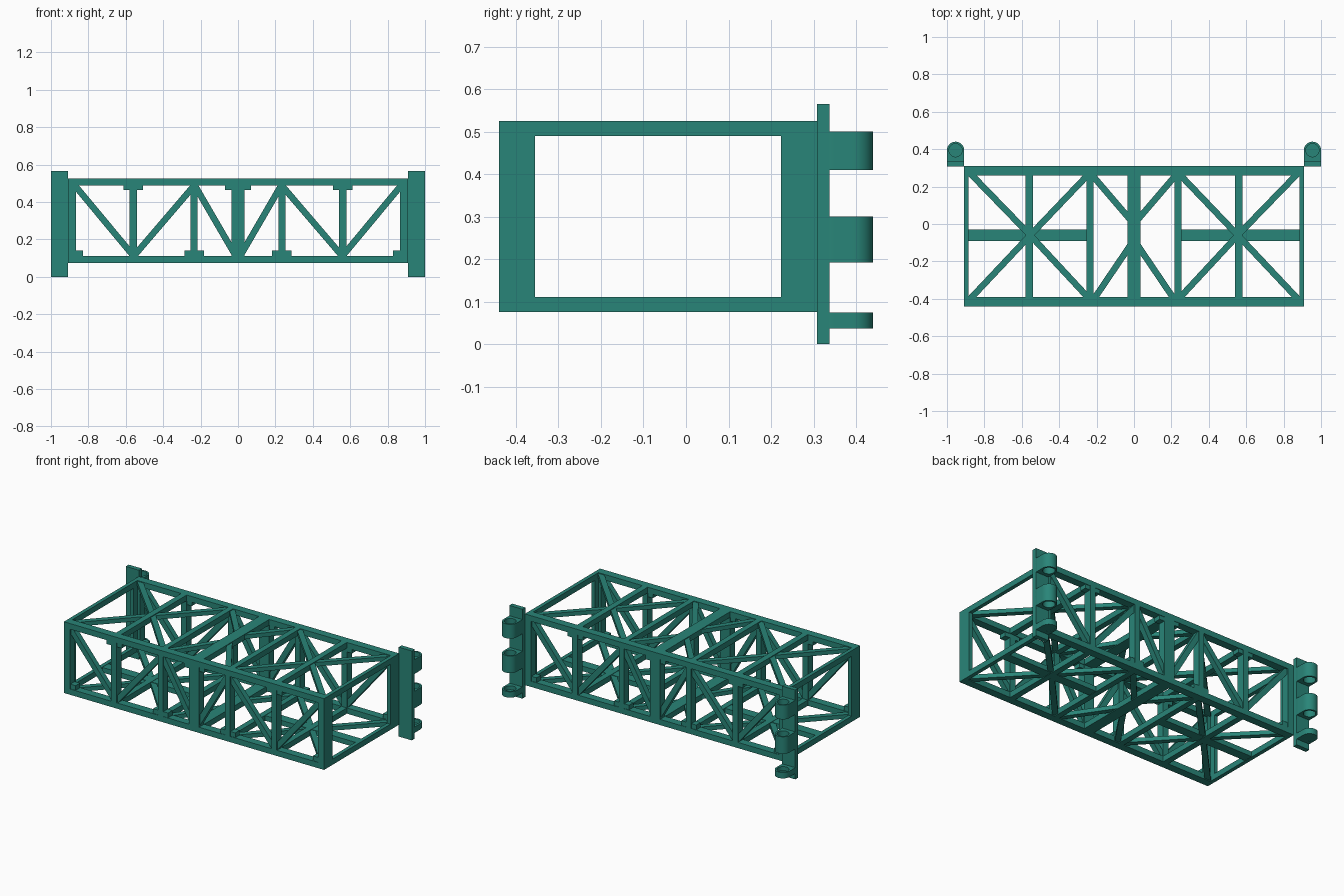
import bpy, bmesh, math
from mathutils import Vector, Matrix

if "Cube" in bpy.data.objects:
    bpy.data.objects.remove(bpy.data.objects["Cube"])

teal = bpy.data.materials.new("teal_paint")
teal.diffuse_color = (0.022, 0.235, 0.188, 1)
teal.use_nodes = True
teal.node_tree.nodes["Principled BSDF"].inputs["Base Color"].default_value = teal.diffuse_color

X, Y0, Y1, Z0, Z1 = 0.91, -0.44, 0.31, 0.075, 0.525   # outer frame limits
CW, CH = 0.05, 0.036                                  # chord width and height
MID = -0.06                                           # centre line of the frame in y


def box(bm, x0, x1, y0, y1, z0, z1):
    size = Matrix.Diagonal((x1 - x0, y1 - y0, z1 - z0, 1))
    pos = Matrix.Translation(((x0 + x1) / 2, (y0 + y1) / 2, (z0 + z1) / 2))
    bmesh.ops.create_cube(bm, size=1, matrix=pos @ size)


def bar(bm, a, b, width, thick, normal):
    """Straight brace from a to b, 'thick' along the normal of its panel."""
    a, b, n = Vector(a), Vector(b), Vector(normal)
    d = (b - a).normalized()
    s = n.cross(d)
    rot = Matrix((d, s, n)).transposed().to_4x4()
    size = Matrix.Diagonal(((b - a).length, width, thick, 1))
    bmesh.ops.create_cube(bm, size=1, matrix=Matrix.Translation((a + b) / 2) @ rot @ size)


def finish(bm, name, smooth=False):
    bmesh.ops.recalc_face_normals(bm, faces=bm.faces)
    me = bpy.data.meshes.new(name)
    bm.to_mesh(me)
    bm.free()
    ob = bpy.data.objects.new(name, me)
    me.materials.append(teal)
    bpy.context.collection.objects.link(ob)
    if smooth:
        bpy.context.view_layer.objects.active = ob
        ob.select_set(True)
        bpy.ops.object.shade_smooth_by_angle(angle=math.radians(35))
        ob.select_set(False)


levels = {"lower": (Z0, Z0 + CH), "upper": (Z1 - CH, Z1)}
sides = {"front": (Y0, Y0 + CW), "back": (Y1 - CW, Y1)}
stations = [(-0.56, 0.019), (-0.235, 0.018), (0, 0.036), (0.235, 0.018), (0.56, 0.019)]
zb, zt = Z0 + CH, Z1 - CH

# long chords
for ln, (z0, z1) in levels.items():
    for sn, (y0, y1) in sides.items():
        bm = bmesh.new()
        box(bm, -X, X, y0, y1, z0, z1)
        finish(bm, f"{ln}_{sn}_chord")

# front and back truss panels
for sn, (y0, y1) in sides.items():
    bm = bmesh.new()
    for x, h in stations:
        box(bm, x - h, x + h, y0, y1, zb, zt)
    finish(bm, f"{sn}_uprights")

    bm = bmesh.new()
    yc = (y0 + y1) / 2
    for s in (-1, 1):
        for xa, za, xb, z_b in ((0.885, zt + .015, 0.55, zb - .01),
                                (0.57, zb - .015, 0.225, zt + .01),
                                (0.24, zt + .015, 0.0, zb - .02)):
            bar(bm, (s * xa, yc, za), (s * xb, yc, z_b), 0.034, 0.034, (0, 1, 0))
    finish(bm, f"{sn}_diagonals")

    # joint plates where uprights meet a chord without diagonals
    bm = bmesh.new()
    for x, w in ((-0.56, .053), (0, .07), (0.56, .053)):
        box(bm, x - w, x + w, y0 + .003, y1 - .003, zt - 0.026, zt)
    for x0, x1 in ((0.183, 0.287), (0.83, 0.88)):
        for s in (-1, 1):
            box(bm, min(s * x0, s * x1), max(s * x0, s * x1), y0 + .003, y1 - .003, zb, zb + 0.03)
    finish(bm, f"{sn}_joint_plates")

# top and bottom panels
for ln, (z0, z1) in levels.items():
    bm = bmesh.new()
    for x, h in stations:
        box(bm, x - h, x + h, Y0 + CW, Y1 - CW, z0, z1)
    finish(bm, f"{ln}_cross_beams")

    bm = bmesh.new()
    zc = (z0 + z1) / 2
    for s in (-1, 1):
        for xe in (0.885, 0.23):
            for ye in (Y0 + 0.03, Y1 - 0.03):
                bar(bm, (s * 0.555, MID, zc), (s * xe, ye, zc), 0.034, 0.026, (0, 0, 1))
        bar(bm, (s * 0.24, Y1 - 0.03, zc), (0, 0.0, zc), 0.034, 0.026, (0, 0, 1))
        bar(bm, (s * 0.22, Y0 + 0.03, zc), (0, -0.085, zc), 0.034, 0.026, (0, 0, 1))
    finish(bm, f"{ln}_diagonals")

# floor rails along the centre line
bm = bmesh.new()
box(bm, -0.89, -0.22, MID - 0.03, MID + 0.03, Z0 + .002, zb - .002)
box(bm, 0.22, 0.89, MID - 0.03, MID + 0.03, Z0 + .002, zb - .002)
finish(bm, "floor_rails")


def lug(bm, cx, cy, r, hole, d, z0, z1, n=48):
    """Round-nosed lug with a bore, bridged from an inner and an outer outline."""
    rings = []
    for z in (z0, z1):
        inner, outer = [], []
        for i in range(n):
            c, s = math.cos(2 * math.pi * i / n), math.sin(2 * math.pi * i / n)
            k = r
            if s < -1e-6:
                k = min(r / max(abs(c), 1e-6), d / -s)
            inner.append(bm.verts.new((cx + hole * c, cy + hole * s, z)))
            outer.append(bm.verts.new((cx + k * c, cy + k * s, z)))
        rings.append((inner, outer))
    (i0, o0), (i1, o1) = rings
    for p, q in ((i0, o0), (o0, o1), (o1, i1), (i1, i0)):
        for i in range(n):
            j = (i + 1) % n
            bm.faces.new((p[i], p[j], q[j], q[i]))


for sn, s in (("left", -1), ("right", 1)):
    # end frame: angle-section posts and end beams
    bm = bmesh.new()
    xa, xb = sorted((s * 0.886, s * X))
    pa, pb = sorted((s * 0.866, s * X))
    for y0, y1 in ((Y0, Y0 + 0.085), (Y1 - 0.087, Y1)):
        box(bm, xa, xb, y0, y1, zb, zt)
    for y0, y1 in sides.values():
        box(bm, pa, pb, y0, y1, zb, zt)
    for z0, z1 in levels.values():
        box(bm, xa, xb, Y0 + CW, Y1 - CW, z0, z1)
    finish(bm, f"{sn}_end_frame")

    # hinge plate
    bm = bmesh.new()
    ha, hb = sorted((s * 0.908, s * 1.0))
    box(bm, ha, hb, 0.308, 0.337, 0, 0.565)
    finish(bm, f"{sn}_hinge_plate")

    # hinge lugs, the lowest one closed underneath
    bm = bmesh.new()
    for z0, z1 in ((0.037, 0.074), (0.192, 0.3), (0.41, 0.5)):
        lug(bm, s * 0.954, 0.394, 0.046, 0.035, 0.07, z0, z1)
    bmesh.ops.create_cone(bm, cap_ends=True, segments=48, radius1=0.0352, radius2=0.0352,
                          depth=0.012, matrix=Matrix.Translation((s * 0.954, 0.394, 0.0435)))
    finish(bm, f"{sn}_hinge_lugs", smooth=True)
